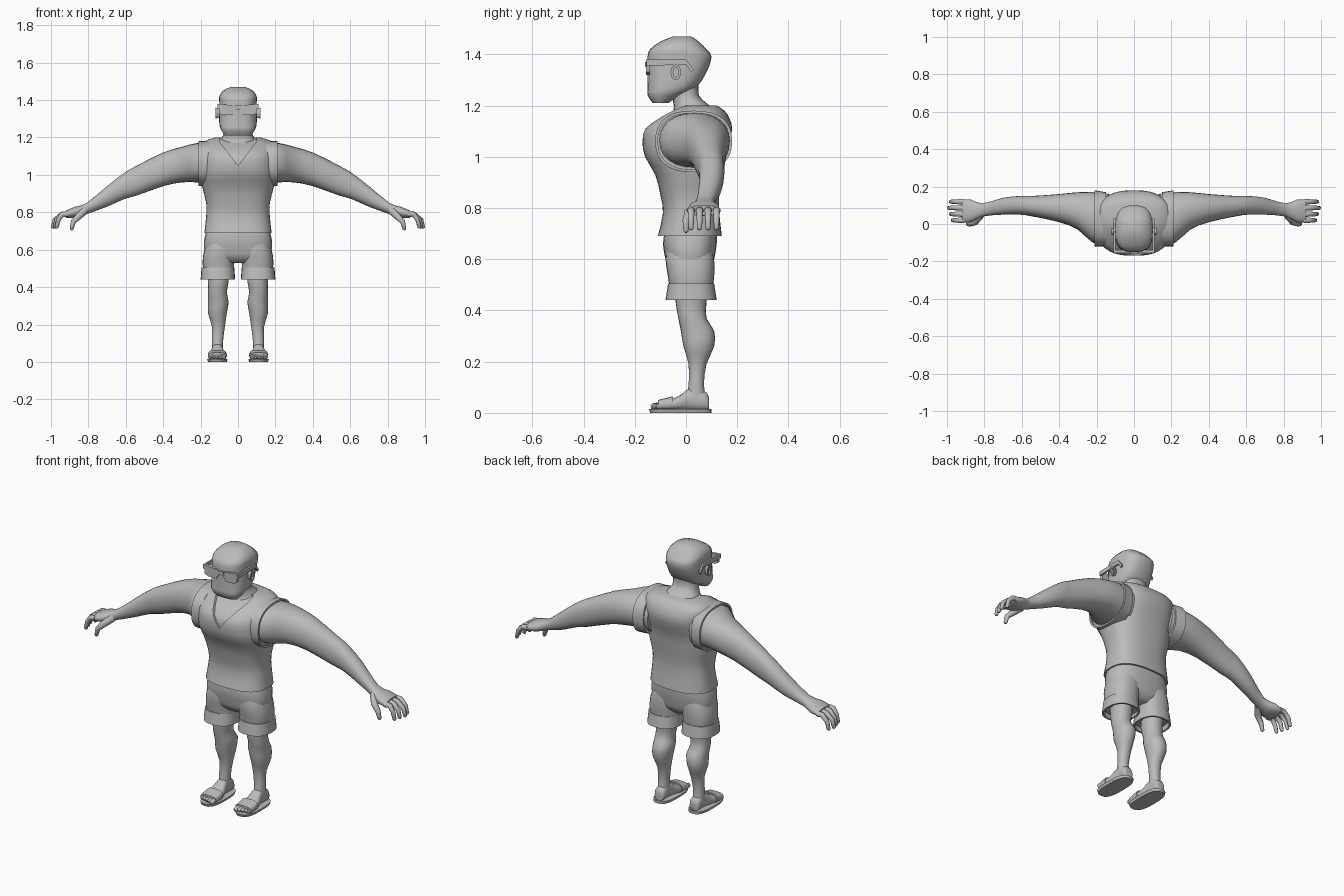
import bpy, bmesh, math
from mathutils import Vector

default_cube = bpy.data.objects.get("Cube")
if default_cube:
    bpy.data.objects.remove(default_cube)

GREY = (.5, .5, .5, 1)
material = bpy.data.materials.new("plain grey")
material.use_nodes = True
material.diffuse_color = GREY
material.node_tree.nodes["Principled BSDF"].inputs["Base Color"].default_value = GREY


def soften(part):
    bpy.ops.object.select_all(action='DESELECT')
    part.select_set(True)
    bpy.context.view_layer.objects.active = part
    bpy.ops.object.shade_smooth_by_angle(angle=math.radians(50))


def bridge(name, rings):
    """Join rings of points into a closed solid with sharp edges kept."""
    bm = bmesh.new()
    loops = [[bm.verts.new(point) for point in ring] for ring in rings]
    count = len(loops[0])
    for lower, upper in zip(loops, loops[1:]):
        for i in range(count):
            j = (i + 1) % count
            bm.faces.new((lower[i], lower[j], upper[j], upper[i]))
    bm.faces.new(loops[0])
    bm.faces.new(loops[-1])
    bmesh.ops.recalc_face_normals(bm, faces=bm.faces)
    mesh = bpy.data.meshes.new(name)
    bm.to_mesh(mesh)
    bm.free()
    mesh.materials.append(material)
    part = bpy.data.objects.new(name, mesh)
    bpy.context.collection.objects.link(part)
    soften(part)
    return part


def flowing(rows):
    """Add an in-between section halfway along a smooth curve through the rows."""
    result = []
    for i in range(len(rows) - 1):
        before, after = rows[max(i - 1, 0)], rows[min(i + 2, len(rows) - 1)]
        start, end = rows[i], rows[i + 1]
        middle = [(s + e) / 2 + (s + e - b - a) / 16
                  for b, s, e, a in zip(before, start, end, after)]
        result += [start, middle]
    return result + [rows[-1]]


def inset(row, amount, shift):
    t, a_min, a_max, b_min, b_max = row
    return (t + shift, a_min + amount, a_max - amount, b_min + amount, b_max - amount)


def loft(name, axis, rows, side=1, power=2.4, count=24, hollow=0):
    """Rounded sections along an axis: position, then min and max of the other two axes."""
    sections = flowing(rows)
    if hollow:
        depth = math.copysign(hollow, rows[1][0] - rows[0][0])
        sections = [inset(rows[0], .01, depth), inset(rows[0], .01, 0)] + sections
    rings = []
    for t, a_min, a_max, b_min, b_max in sections:
        ring = []
        for k in range(count):
            turn = math.tau * k / count
            c, s = math.cos(turn), math.sin(turn)
            u = math.copysign(abs(c) ** (2 / power), c)
            v = math.copysign(abs(s) ** (2 / power), s)
            a = (a_min + a_max + (a_max - a_min) * u) / 2
            b = (b_min + b_max + (b_max - b_min) * v) / 2
            x, y, z = {"x": (t, a, b), "y": (a, t, b), "z": (a, b, t)}[axis]
            ring.append((x * side, y, z))
        rings.append(ring)
    return bridge(name, rings)


def centred(rows):
    return [(z, -half, half, front, back) for z, half, front, back in rows]


def tube(name, path, thick, thin, side, count=10):
    """Tapered round limb along a path, with a rounded tip."""
    points = [Vector((x * side, y, z)) for x, y, z in path]
    last = len(points) - 1
    points.append(points[-1] + (points[-1] - points[-2]).normalized() * thin * .6)
    rings = []
    for i, point in enumerate(points):
        along = (points[min(i + 1, last + 1)] - points[max(i - 1, 0)]).normalized()
        across = along.orthogonal() if abs(along.y) > .9 else along.cross(Vector((0, 1, 0)))
        across.normalize()
        other = along.cross(across)
        radius = thin * .5 if i > last else thick + (thin - thick) * i / last
        rings.append([point + radius * (across * math.cos(math.tau * k / count)
                                        + other * math.sin(math.tau * k / count))
                      for k in range(count)])
    return bridge(name, rings)


def prism(name, outline, axis, near, far, side=1):
    def place(depth, a, b):
        return (a * side, depth, b) if axis == "y" else (depth * side, a, b)
    return bridge(name, [[place(depth, a, b) for a, b in outline] for depth in (near, far)])


# Vest with a hollow hem, and a V neck showing the chest
waist = [(.69, .18, -.11, .14), (.78, .17, -.09, .13), (.85, .17, -.1, .13)]
ribs = [(.93, .19, -.12, .14), (1, .2, -.16, .15), (1.06, .2, -.17, .17), (1.11, .2, -.16, .18),
        (1.15, .2, -.11, .17), (1.18, .18, -.06, .15), (1.2, .12, -.02, .12)]
vest = loft("vest", "z", centred(waist + ribs), power=2.6, count=40, hollow=.03)
cutter = prism("neckline_cutter", [(0, 1.05), (.1, 1.18), (.1, 1.3), (-.1, 1.3), (-.1, 1.18)],
               "y", -.4, 0)
cutter.hide_render = True
neckline = vest.modifiers.new("neckline", 'BOOLEAN')
neckline.operation, neckline.object, neckline.solver = 'DIFFERENCE', cutter, 'EXACT'
bpy.context.view_layer.objects.active = vest
bpy.ops.object.modifier_apply(modifier=neckline.name)
bpy.data.objects.remove(cutter)
soften(vest)
loft("chest", "z", [inset(row, .01, -.005) for row in centred(ribs)], power=2.6, count=40)

# Neck and head
loft("neck", "z", centred([(1.12, .12, -.1, .12), (1.18, .1, -.05, .11), (1.21, .08, -.05, .08),
                           (1.24, .07, -.05, .05), (1.29, .07, -.05, .05)]))
loft("head", "z", centred([(1.21, .07, -.13, -.07), (1.24, .09, -.15, -.02), (1.27, .1, -.15, .04),
                           (1.33, .1, -.15, .08), (1.39, .1, -.15, .1), (1.42, .1, -.14, .08),
                           (1.45, .08, -.1, .05), (1.47, .04, -.05, .02)]), power=2.7)
prism("glasses_bridge", [(-.02, 1.37), (.02, 1.37), (.02, 1.35), (-.02, 1.35)], "y", -.16, -.14)

# Shorts seat
loft("shorts_seat", "z", centred([(.53, .1, -.04, .07), (.56, .16, -.07, .1), (.6, .18, -.08, .11),
                                  (.66, .18, -.09, .12), (.73, .16, -.08, .12)]), power=2.7)

for side, label in ((1, "left_"), (-1, "right_")):
    # Arm running into the palm, and the vest edge around it
    loft(label + "arm", "x", [
        (.13, -.11, .16, .95, 1.17), (.22, -.1, .17, .96, 1.17), (.3, -.03, .17, .96, 1.15),
        (.4, .01, .16, .94, 1.12), (.54, .04, .15, .89, 1.05), (.61, .05, .15, .87, 1.01),
        (.7, .05, .14, .83, .94), (.81, .04, .11, .79, .85), (.87, .01, .13, .77, .83),
        (.92, .01, .13, .77, .81)], side, power=2.2)
    loft(label + "armhole_edge", "x", [(.21, -.12, .18, .94, 1.18), (.15, -.12, .17, .94, 1.18)],
         side, count=32, hollow=.01)

    # Fingers and thumb
    for finger, reach in enumerate((.98, .99, 1, .99)):
        y = .02 + finger * .033
        tube(f"{label}finger_{finger}", [(.91, y, .79), (.94, y, .79), (reach - .02, y, .76),
                                         (reach - .01, y, .72)], .016, .01, side)
    tube(label + "thumb", [(.82, .05, .81), (.85, .01, .78), (.88, 0, .75), (.89, 0, .71)],
         .022, .01, side)

    # Shorts leg with a hollow turned-up cuff
    loft(label + "shorts_leg", "z", [(.46, .02, .18, -.06, .1), (.53, .02, .19, -.07, .11),
                                     (.6, .01, .18, -.08, .11), (.66, .01, .16, -.07, .1)], side)
    loft(label + "shorts_cuff", "z", [(.44, .015, .2, -.08, .12), (.505, .02, .195, -.07, .11)],
         side, hollow=.03)

    # Bare leg
    loft(label + "leg", "z", [
        (.5, .05, .17, -.04, .09), (.43, .05, .16, -.04, .08), (.37, .06, .16, -.03, .08),
        (.32, .05, .16, -.02, .11), (.26, .06, .16, -.01, .11), (.19, .07, .14, .01, .08),
        (.11, .08, .14, .01, .07), (.05, .08, .14, 0, .08)], side, power=2.1)

    # Foot, toes and sandal
    loft(label + "foot", "y", [
        (.09, .09, .13, .01, .05), (.08, .08, .14, .01, .08), (.02, .08, .14, .01, .1),
        (-.02, .07, .15, .01, .07), (-.07, .06, .16, .01, .05), (-.11, .07, .15, .01, .04)], side)
    for toe in range(5):
        x, size = .076 + toe * .018, .014 - toe * .001
        tip = toe * .005 - .13
        tube(f"{label}toe_{toe}", [(x, -.09, .03), (x, tip, .025)], size, size * .9, side)
    loft(label + "sandal_sole", "z", [(0, .06, .16, -.14, .1), (.015, .055, .165, -.145, .1)],
         side, power=2.8)
    loft(label + "sandal_strap", "y", [(-.11, .06, .16, .01, .05), (-.05, .06, .16, .01, .065)],
         side, power=2.8, hollow=.005)

    # Glasses and ear
    prism(label + "lens", [(.01, 1.37), (.105, 1.38), (.1, 1.33), (.08, 1.32), (.03, 1.32),
                           (.01, 1.35)], "y", -.156, -.14, side)
    prism(label + "glasses_arm", [(-.155, 1.38), (-.155, 1.355), (0, 1.36), (.02, 1.33),
                                  (.03, 1.34), (0, 1.38)], "x", .1, .11, side)
    loft(label + "ear", "x", [(.12, -.06, -.02, 1.3, 1.36), (.09, -.05, -.03, 1.31, 1.35)],
         side, power=2.2, count=16, hollow=.01)
